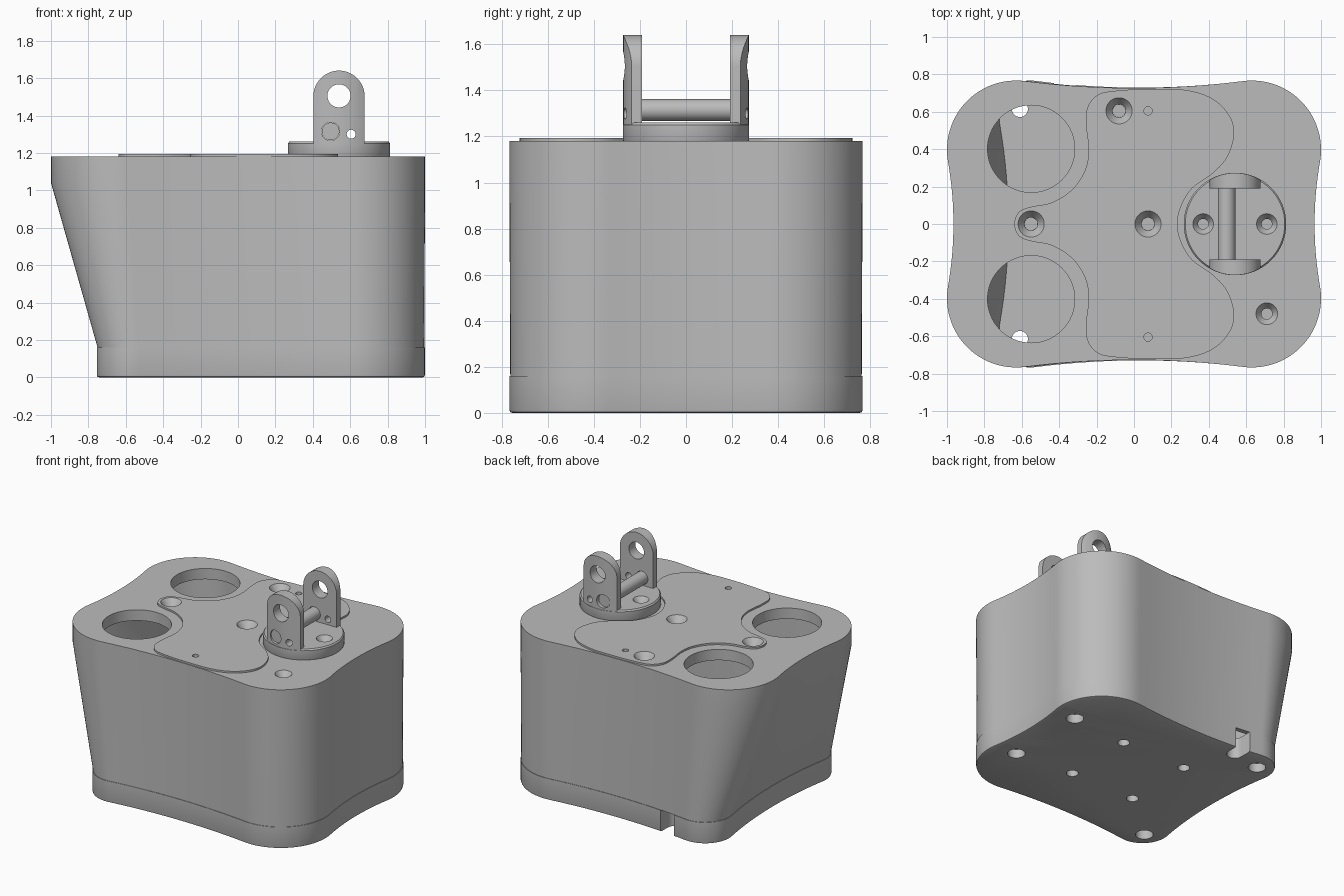
import bpy, bmesh, math
from mathutils import Vector
from mathutils.geometry import interpolate_bezier

cube = bpy.data.objects.get("Cube")
if cube:
    bpy.data.objects.remove(cube, do_unlink=True)

grey = bpy.data.materials.new("plain grey")
grey.use_nodes = True
grey.diffuse_color = (0.5, 0.5, 0.5, 1)
grey.node_tree.nodes["Principled BSDF"].inputs["Base Color"].default_value = (0.5, 0.5, 0.5, 1)


def loft(name, rings):
    """Closed solid through rings of 3D points, capped at both ends."""
    bm = bmesh.new()
    loops = [[bm.verts.new(p) for p in ring] for ring in rings]
    n = len(loops[0])
    for a, b in zip(loops, loops[1:]):
        for i in range(n):
            j = (i + 1) % n
            bm.faces.new((a[i], a[j], b[j], b[i]))
    bm.faces.new(loops[0][::-1])
    bm.faces.new(loops[-1])
    bmesh.ops.recalc_face_normals(bm, faces=bm.faces)
    mesh = bpy.data.meshes.new(name)
    bm.to_mesh(mesh)
    bm.free()
    mesh.materials.append(grey)
    obj = bpy.data.objects.new(name, mesh)
    bpy.context.collection.objects.link(obj)
    return obj


def at(pts, z):
    return [(x, y, z) for x, y in pts]


def circle(x, y, r, n=48):
    return [(x + r * math.cos(math.tau * i / n), y + r * math.sin(math.tau * i / n)) for i in range(n)]


def post(name, x, y, steps, n=48):
    """Turned vertical solid; steps are (radius, z)."""
    return loft(name, [at(circle(x, y, r, n), z) for r, z in steps])


def bar(name, x, z, r, half):
    """Horizontal cylinder along y."""
    return loft(name, [[(a, y, b) for a, b in circle(x, z, r)] for y in (-half, half)])


def box(name, x0, x1, y0, y1, z0, z1):
    pts = [(x0, y0), (x1, y0), (x1, y1), (x0, y1)]
    return loft(name, [at(pts, z0), at(pts, z1)])


def boolean(obj, cutters, operation="DIFFERENCE"):
    """Apply each cutter in turn and remove it."""
    for c in cutters:
        mod = obj.modifiers.new("cut", "BOOLEAN")
        mod.operation, mod.solver, mod.object = operation, "EXACT", c
        dg = bpy.context.evaluated_depsgraph_get()
        mesh = bpy.data.meshes.new_from_object(obj.evaluated_get(dg))
        obj.modifiers.clear()
        obj.data = mesh
        bpy.data.objects.remove(c, do_unlink=True)


def outline(left_x, left_r, inset=0.0):
    """Rounded rectangle with gently hollow sides; left corners may differ."""
    side, long = math.radians(10), math.radians(7.3)
    lx, ly = left_x + left_r, 0.767 - left_r
    corners = [(0.63, 0.397, 0.37, side, long), (lx, ly, left_r, long, side),
               (lx, -ly, left_r, side, long), (0.63, -0.397, 0.37, long, side)]
    arcs = []
    for k, (cx, cy, r, before, after) in enumerate(corners):
        start = k * math.pi / 2 - before
        sweep = math.pi / 2 + before + after
        angles = [start + sweep * i / 24 for i in range(25)]
        pts = [Vector((cx + (r - inset) * math.cos(a), cy + (r - inset) * math.sin(a))) for a in angles]
        arcs.append((pts, angles))
    result = []
    for k, (pts, angles) in enumerate(arcs):
        nxt, nang = arcs[(k + 1) % 4]
        p, q = pts[-1], nxt[0]
        d = (q - p).length / 3
        t1 = Vector((-math.sin(angles[-1]), math.cos(angles[-1])))
        t2 = Vector((-math.sin(nang[0]), math.cos(nang[0])))
        curve = interpolate_bezier(p, p + t1 * d, q - t2 * d, q, 16)
        result += [(v[0], v[1]) for v in pts + curve[1:-1]]
    return result


def countersink(x, y, top, r):
    return post("cutter", x, y, [(r * 0.5, top - 0.08), (r * 0.5, top - r * 0.7), (r, top), (r, top + 0.05)])


SEAM, TOP = 0.16, 1.18
LOW, HIGH = (-0.755, 0.2), (-1.0, 0.37)
PLATE = TOP + 0.013

# Main housing: hollow shell whose left end leans outward
body = loft("housing", [at(outline(*LOW, 0.004), SEAM), at(outline(*HIGH), 1.04), at(outline(*HIGH), TOP)])
cavity = loft("cutter", [at(outline(*LOW, 0.04), SEAM - 0.02),
                         at(outline(*HIGH, 0.04), 1.04), at(outline(*HIGH, 0.04), 1.1)])
boolean(body, [cavity])
boolean(body, [post("cutter", -0.55, s * 0.402, [(0.233, 1), (0.233, 1.3)], 64) for s in (1, -1)])
boolean(body, [countersink(0.71, -0.48, TOP, 0.058)])

# Base plate with softened lower edge, screw holes and a cable slot
base = loft("base_plate", [at(outline(*LOW, 0.012), 0), at(outline(*LOW, 0.003), 0.004),
                           at(outline(*LOW), 0.014), at(outline(*LOW), SEAM)])
holes = []
for s in (1, -1):
    for x, y in ((-0.61, 0.615), (0.81, 0.32)):
        holes.append(post("cutter", x, s * y, [(0.062, -0.1), (0.062, 0.07), (0.043, 0.071), (0.043, 0.3)], 32))
    for x in (0.33, -0.22):
        holes.append(post("cutter", x, s * 0.28, [(0.042, -0.1), (0.042, 0.1)], 32))
holes.append(post("cutter", -0.37, 0.66, [(0.058, -0.1), (0.058, 0.3)], 32))
holes.append(box("cutter", -0.428, -0.312, 0.66, 0.9, -0.1, 0.3))
boolean(base, holes)

# Thin cover plate: half outline, smoothed and mirrored across y
half = [(-0.64, 0), (-0.615, 0.065), (-0.55, 0.092), (-0.44, 0.115), (-0.335, 0.18), (-0.265, 0.28),
        (-0.242, 0.39), (-0.255, 0.52), (-0.25, 0.62), (-0.195, 0.69), (-0.1, 0.712), (0.08, 0.722),
        (0.28, 0.716), (0.42, 0.67), (0.51, 0.58), (0.535, 0.48), (0.5, 0.36), (0.42, 0.27),
        (0.31, 0.19), (0.25, 0.09), (0.232, 0)]
ctrl = [Vector(p) for p in half + [(x, -y) for x, y in half[-2:0:-1]]]
cover_pts = []
for i, p in enumerate(ctrl):
    q, after, before = ctrl[(i + 1) % len(ctrl)], ctrl[(i + 2) % len(ctrl)], ctrl[i - 1]
    seg = interpolate_bezier(p, p + (q - before) / 6, q - (after - p) / 6, q, 6)
    cover_pts += [(v[0], v[1]) for v in seg[:-1]]
cover = loft("cover_plate", [at(cover_pts, TOP - 0.005), at(cover_pts, PLATE)])
screws = [(-0.08, 0.605), (-0.55, 0), (0.075, 0)]
for part in (cover, body):
    boolean(part, [countersink(x, y, PLATE, 0.07) for x, y in screws])
    boolean(part, [post("cutter", 0.075, s * 0.605, [(0.022, TOP - 0.06), (0.022, 1.3)], 24) for s in (1, -1)])

# Swivel bracket: round foot and two ears trimmed to the same cylinder
CX = 0.54
foot = post("bracket", CX, 0, [(0.27, TOP - 0.005), (0.274, TOP + 0.005), (0.274, 1.25), (0.266, 1.26)], 64)
boolean(foot, [countersink(CX + s * 0.17, 0, 1.26, 0.055) for s in (1, -1)])
arch = [(CX + 0.137 * math.cos(math.pi * i / 32), 1.503 + 0.137 * math.sin(math.pi * i / 32)) for i in range(33)]
arch += [(CX - 0.137, 1.24), (CX + 0.137, 1.24)]
ears = loft("bracket_ears", [[(x, y, z) for x, z in arch] for y in (-0.3, 0.3)])
boolean(ears, [post("cutter", CX, 0, [(0.273, 1.1), (0.273, 1.8)], 64)], "INTERSECT")
boolean(ears, [box("cutter", 0.2, 0.9, -0.19, 0.19, 1.2, 1.8),
               bar("cutter", CX, 1.505, 0.062, 0.4),
               bar("cutter", 0.495, 1.315, 0.049, 0.4),
               bar("cutter", 0.605, 1.3, 0.024, 0.4)])

# Cross pin between the ears
pin = bar("cross_pin", 0.495, 1.315, 0.047, 0.25)

# Smooth shading with crisp edges
bpy.ops.object.select_all(action="DESELECT")
for obj in (body, base, cover, foot, ears, pin):
    obj.select_set(True)
bpy.context.view_layer.objects.active = body
bpy.ops.object.shade_smooth_by_angle(angle=math.radians(30))
